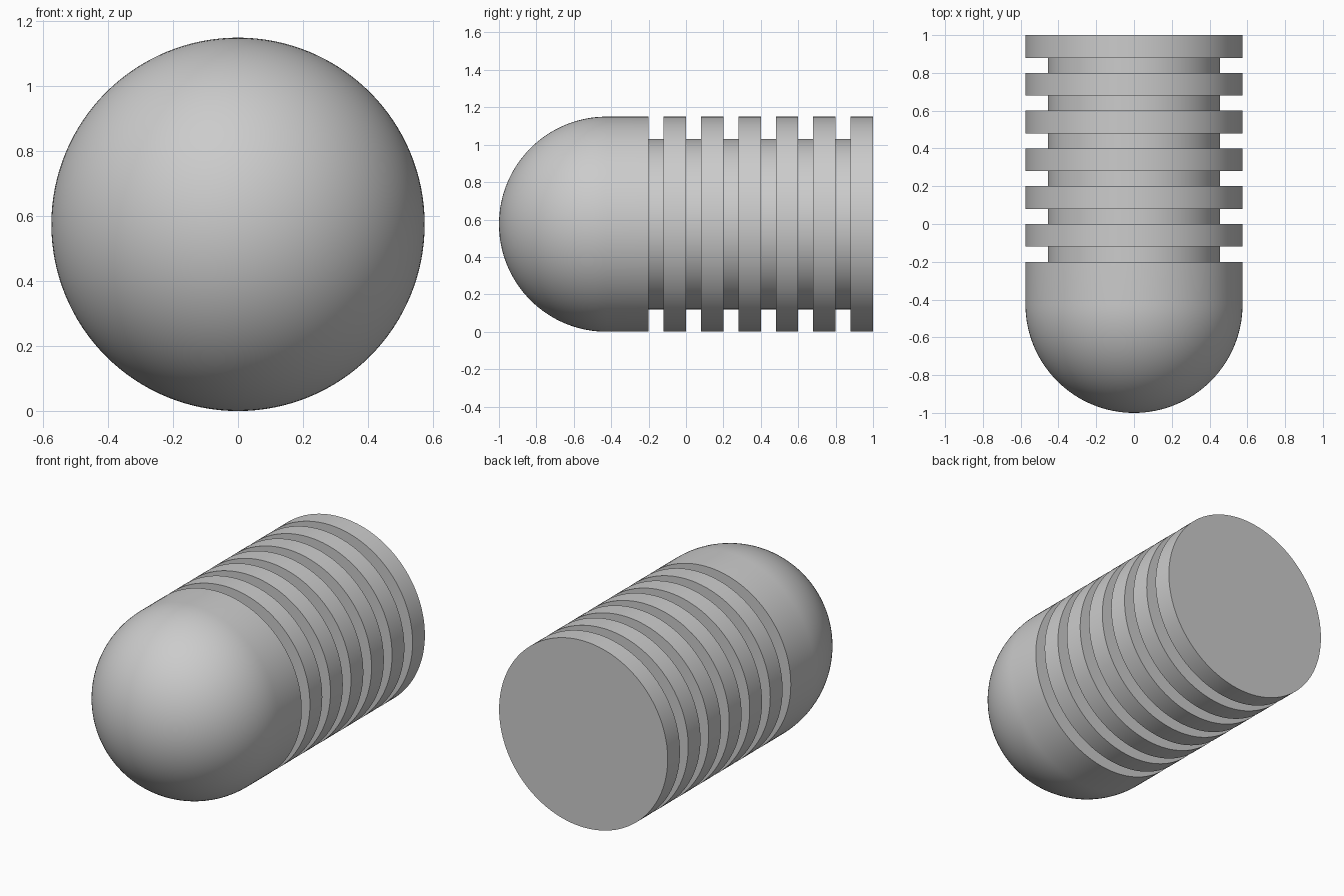
import bpy
import bmesh
import math
from mathutils import Vector

RADIUS = 0.575
GROOVE_RADIUS = 0.455
GROOVE_WIDTH = 0.08
PITCH = 0.2
SEGMENTS = 128
NOSE_STEPS = 32

cube = bpy.data.objects.get("Cube")
if cube:
    bpy.data.objects.remove(cube, do_unlink=True)

# Plain grey material
grey = bpy.data.materials.new("light_grey")
grey.use_nodes = True
colour = (0.6, 0.6, 0.6, 1)
grey.diffuse_color = colour
grey.node_tree.nodes["Principled BSDF"].inputs["Base Color"].default_value = colour

# Rounded nose: quarter circle as (distance along y, radius)
profile = []
for i in range(NOSE_STEPS + 1):
    angle = i / NOSE_STEPS * math.pi / 2
    profile.append((RADIUS - 1 - RADIUS * math.cos(angle), RADIUS * math.sin(angle)))

# Six square grooves along the shaft
for i in range(6):
    start = -0.2 + i * PITCH
    end = start + GROOVE_WIDTH
    profile += [(start, RADIUS), (start, GROOVE_RADIUS),
                (end, GROOVE_RADIUS), (end, RADIUS)]

# Flat back end
profile.append((1, RADIUS))

# Revolve the profile around the long axis
bm = bmesh.new()
verts = [bm.verts.new((0, y, r)) for y, r in profile]
edges = [bm.edges.new(pair) for pair in zip(verts, verts[1:])]
bmesh.ops.spin(bm, geom=verts + edges, cent=Vector(), axis=(0, 1, 0),
               angle=math.tau, steps=SEGMENTS, use_duplicate=False)
bmesh.ops.remove_doubles(bm, verts=bm.verts, dist=0.0005)
bmesh.ops.holes_fill(bm, edges=[e for e in bm.edges if e.is_boundary], sides=0)
bmesh.ops.recalc_face_normals(bm, faces=bm.faces)

mesh = bpy.data.meshes.new("grooved_plug")
bm.to_mesh(mesh)
bm.free()
mesh.materials.append(grey)

plug = bpy.data.objects.new("grooved_plug", mesh)
plug.location.z = RADIUS
bpy.context.collection.objects.link(plug)

# Smooth curves with crisp groove edges
bpy.ops.object.select_all(action='DESELECT')
plug.select_set(True)
bpy.context.view_layer.objects.active = plug
bpy.ops.object.shade_smooth_by_angle(angle=math.radians(30))
